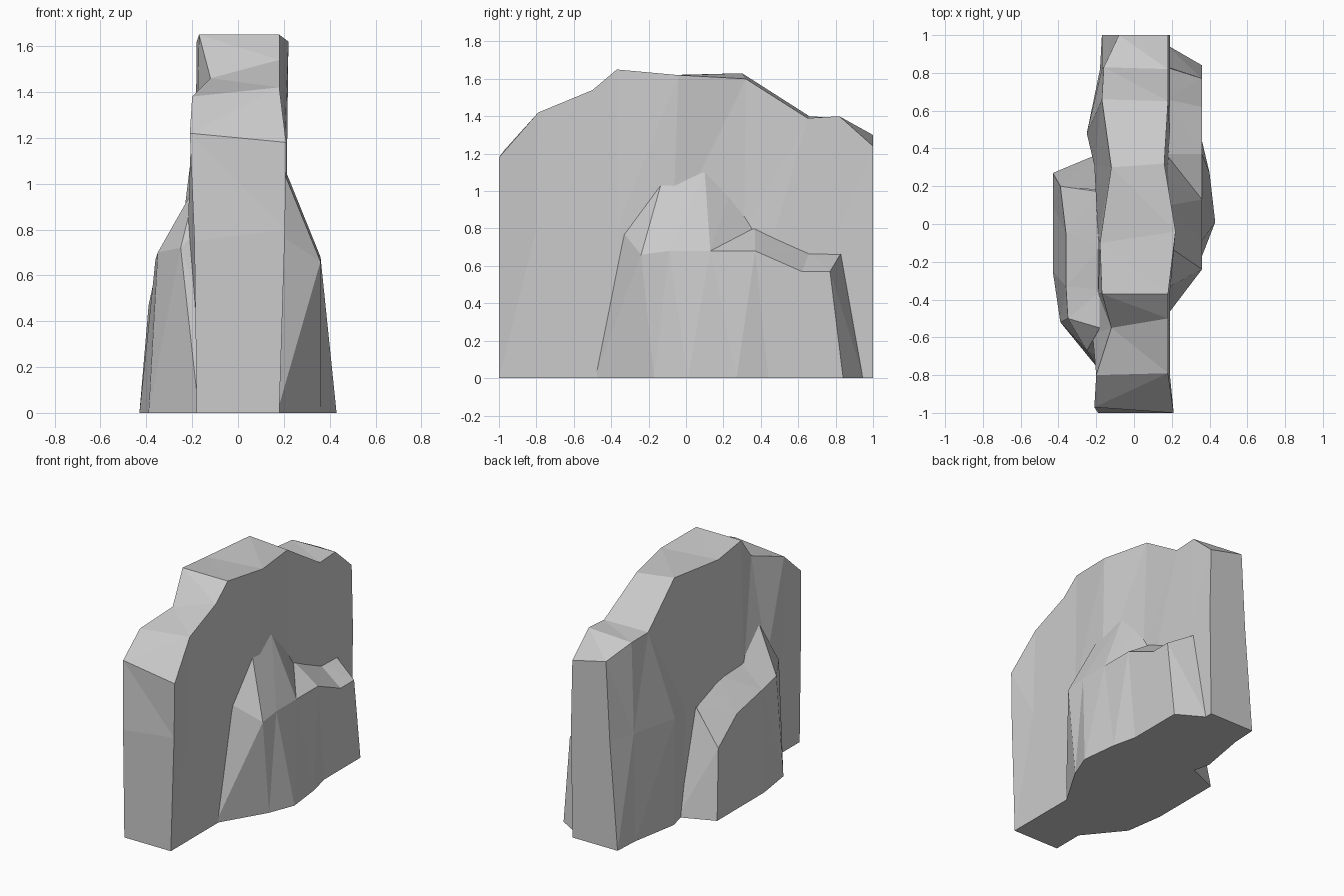
import bpy, bmesh


def loft(name, rings):
    """Skin a row of equal-sized rings into a closed flat-faced solid."""
    bm = bmesh.new()
    rows = [[bm.verts.new(p) for p in ring] for ring in rings]
    n = len(rows[0])
    for a, b in zip(rows, rows[1:]):
        for i in range(n):
            j = (i + 1) % n
            bm.faces.new((a[i], a[j], b[j], b[i]))
    bm.faces.new(rows[0])
    bm.faces.new(rows[-1])
    bmesh.ops.remove_doubles(bm, verts=bm.verts, dist=0.0005)
    bmesh.ops.triangulate(bm, faces=[f for f in bm.faces if len(f.verts) > 3])
    bmesh.ops.recalc_face_normals(bm, faces=bm.faces)
    mesh = bpy.data.meshes.new(name)
    bm.to_mesh(mesh)
    bm.free()
    ob = bpy.data.objects.new(name, mesh)
    bpy.context.collection.objects.link(ob)
    return ob


# Main slab stations, front to back:
# top-left x,y,z | top-right x,y,z | base y | left base x, left middle x
slab = [
    (-.21, -.97, 1.22, .21, -1.0, 1.18, -1.0, -.18, -.19),
    (-.20, -.80, 1.38, .18, -.79, 1.42, -.80, -.18, -.19),
    (-.12, -.55, 1.46, .18, -.50, 1.54, -.58, -.18, -.22),
    (-.17, -.37, 1.65, .18, -.37, 1.65, -.37, -.18, -.19),
    (-.18, -.10, 1.62, .22, -.04, 1.62, -.07, -.18, -.19),
    (-.12, .30, 1.63, .16, .32, 1.60, .31, -.20, -.21),
    (-.17, .66, 1.40, .18, .65, 1.39, .48, -.24, -.25),
    (-.16, .83, 1.39, .18, .82, 1.40, .82, -.18, -.17),
    (-.08, 1.0, 1.30, .18, 1.0, 1.24, 1.0, -.17, -.11),
]
rings = []
for lx, ly, lz, rx, ry, rz, y, bx, mx in slab:
    rings.append([(bx, y, 0), (mx, y, .75), (lx, ly, lz),
                  (rx, ry, rz), ((rx + .2) / 2, y, .8), (.18, y, 0)])
wall = loft("rock_wall", rings)

# Buttress columns: base x,y | outer rim x,y,z | inner rim x,y,z
left = [
    (-.17, -.79, -.25, -.67, .72, -.18, -.55, 1.0),
    (-.39, -.52, -.35, -.50, .70, -.17, -.35, .81),
    (-.43, -.25, -.36, -.33, .67, -.17, -.12, .80),
    (-.43, .10, -.36, -.05, .61, -.17, .01, .77),
    (-.43, .27, -.39, .20, .47, -.18, .17, .72),
    (-.19, .37, -.20, .18, .71, -.16, .18, .71),
]
right = [
    (.17, -.49, .19, -.33, .77, .15, -.33, .77),
    (.36, -.17, .36, -.24, .66, .20, -.13, 1.05),
    (.43, .01, .36, -.09, .68, .19, .10, 1.10),
    (.40, .27, .36, .13, .68, .18, .23, .97),
    (.36, .44, .36, .37, .68, .17, .37, .805),
    (.36, .65, .36, .62, .57, .17, .66, .675),
    (.36, .84, .36, .77, .57, .17, .83, .67),
    (.17, .95, .18, .83, .67, .15, .83, .67),
]
for name, cols in (("left_buttress", left), ("right_buttress", right)):
    part = loft(name, [[(bx, by, 0), (ox, oy, oz), (ix, iy, iz),
                        (0, iy, iz), (0, by, 0)]
                       for bx, by, ox, oy, oz, ix, iy, iz in cols])
    part.hide_render = True
    part.hide_set(True)
    # Fuse each buttress into the slab
    mod = wall.modifiers.new(name, 'BOOLEAN')
    mod.operation = 'UNION'
    mod.solver = 'EXACT'
    mod.object = part
